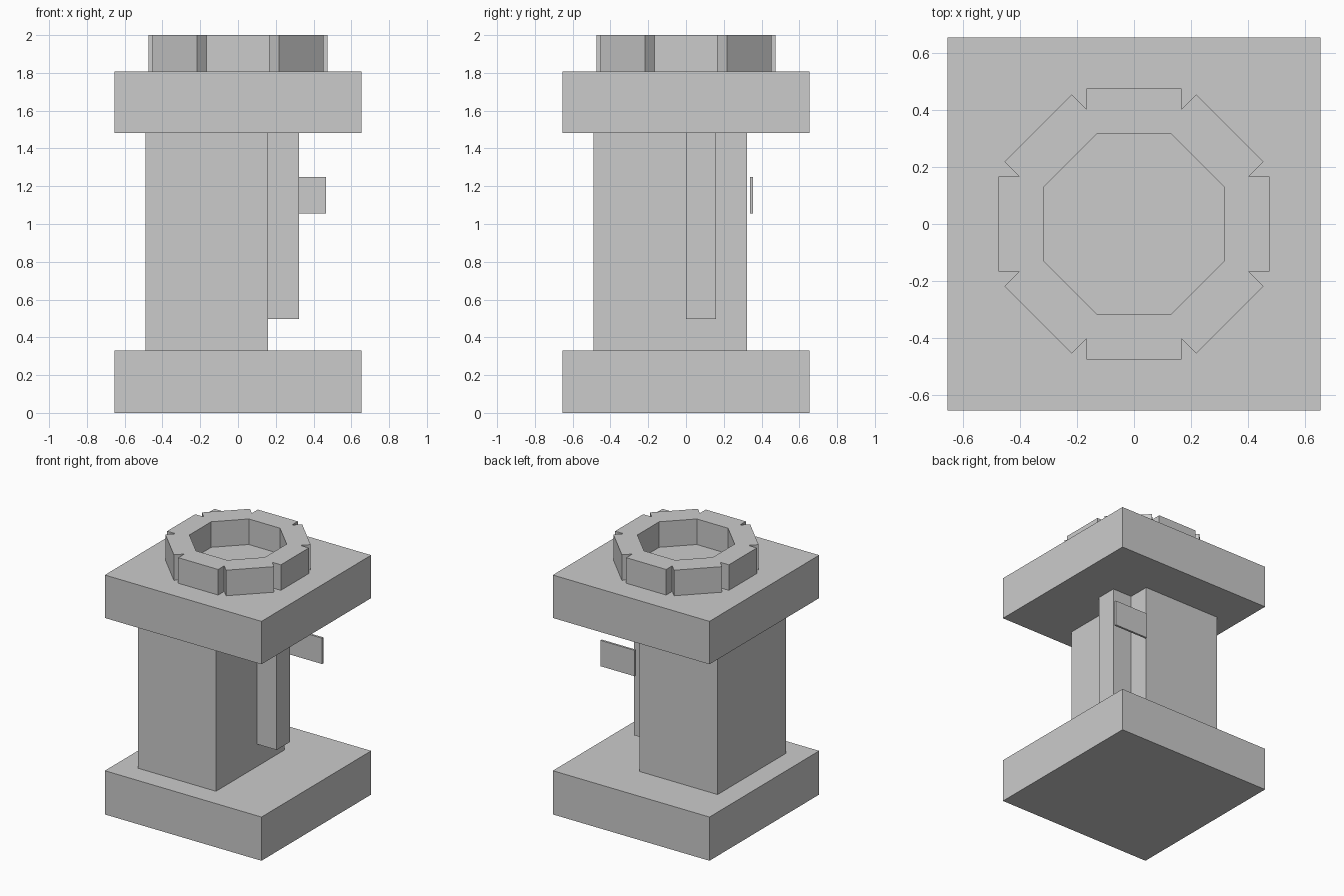
import bpy, bmesh
from math import tan, pi
from mathutils import Matrix, Vector

if "Cube" in bpy.data.objects:
    bpy.data.objects.remove(bpy.data.objects["Cube"])


def finish(name, bm):
    bmesh.ops.recalc_face_normals(bm, faces=bm.faces)
    me = bpy.data.meshes.new(name)
    bm.to_mesh(me)
    bm.free()
    ob = bpy.data.objects.new(name, me)
    bpy.context.collection.objects.link(ob)
    return ob


def box(name, x, y, z):
    """Box from (min, max) ranges on each axis."""
    bm = bmesh.new()
    bmesh.ops.create_cube(bm, size=1)
    for v in bm.verts:
        v.co = [lo + (c + 0.5) * (hi - lo) for c, (lo, hi) in zip(v.co, (x, y, z))]
    return finish(name, bm)


H = 0.654                     # half width of the slabs
Z_BASE, Z_CAP, Z_RING = 0.33, 1.483, 1.807

# Square slabs at the foot and head
box("base_slab", (-H, H), (-H, H), (0, Z_BASE))
box("top_slab", (-H, H), (-H, H), (Z_CAP, Z_RING))

# Off-centre column with a hanging fin and a thin side tab
box("column", (-0.491, 0.16), (-0.491, 0.324), (Z_BASE, Z_CAP))
box("side_fin", (0.16, 0.323), (0, 0.16), (0.498, Z_CAP))
box("thin_tab", (0.18, 0.465), (0.339, 0.355), (1.055, 1.25))

# Crown ring: eight notched sectors around an octagonal hole
W, R_IN, R_OUT = 0.167, 0.315, 0.475
t = tan(pi / 8)
sector = [(R_IN, -R_IN * t), (W / t, -W), (R_OUT, -W),
          (R_OUT, W), (W / t, W), (R_IN, R_IN * t)]
bm = bmesh.new()
for k in range(8):
    rot = Matrix.Rotation(k * pi / 4, 3, 'Z')
    bm.faces.new([bm.verts.new(rot @ Vector((x, y, Z_RING))) for x, y in sector])
bmesh.ops.remove_doubles(bm, verts=bm.verts, dist=1e-4)
ext = bmesh.ops.extrude_face_region(bm, geom=bm.faces[:], use_keep_orig=True)
top = [g for g in ext["geom"] if isinstance(g, bmesh.types.BMVert)]
bmesh.ops.translate(bm, verts=top, vec=(0, 0, 2.0 - Z_RING))
finish("crown_ring", bm)
